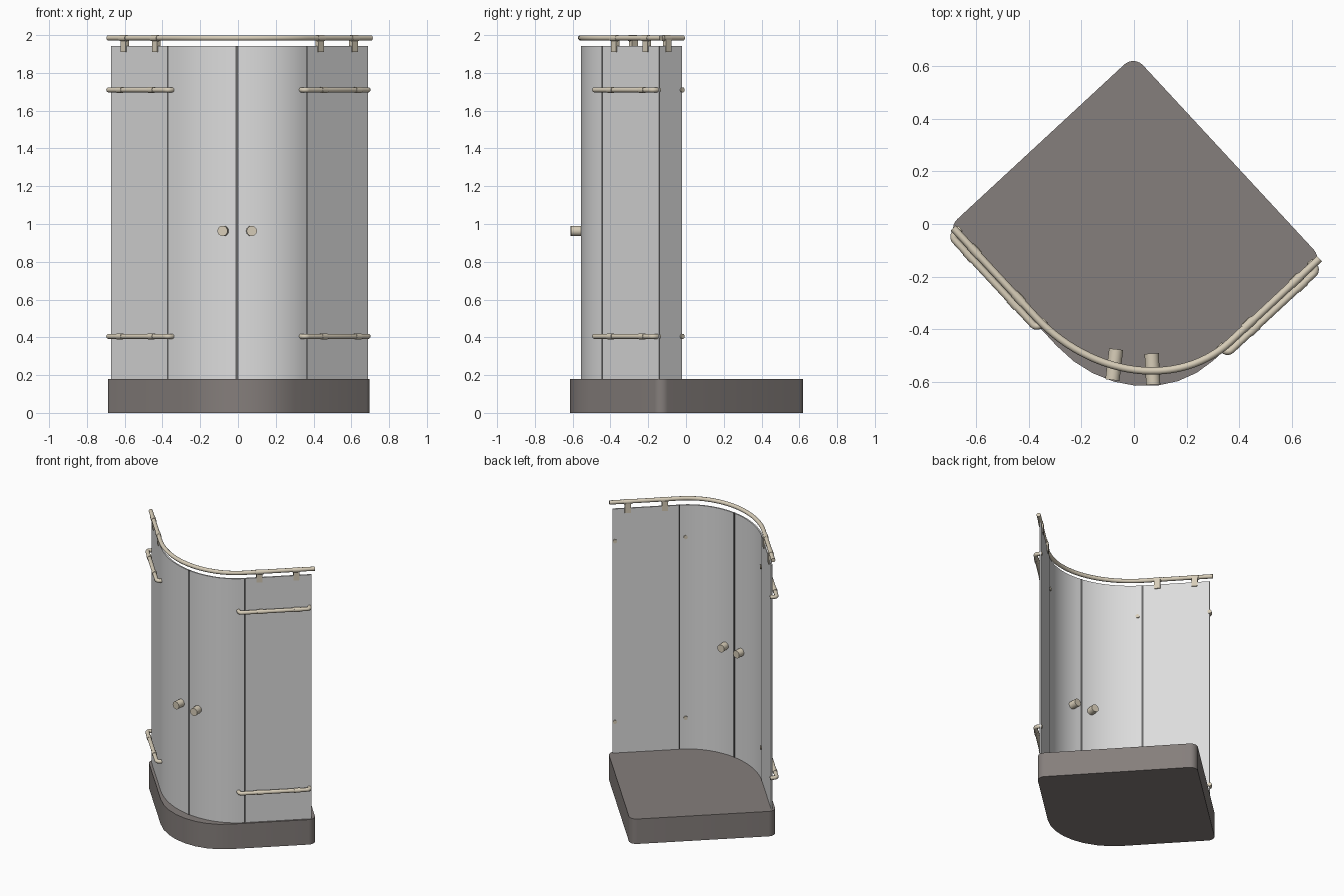
import bpy, bmesh, math
from mathutils import Vector, Matrix

if "Cube" in bpy.data.objects:
    bpy.data.objects.remove(bpy.data.objects["Cube"])


def material(name, rgb):
    m = bpy.data.materials.new(name)
    m.diffuse_color = (*rgb, 1)
    m.use_nodes = True
    m.node_tree.nodes["Principled BSDF"].inputs["Base Color"].default_value = m.diffuse_color
    return m


STONE = material("warm_grey_tray", (0.235, 0.21, 0.20))
GLASS = material("pale_grey_glass", (0.72, 0.72, 0.72))
SEAL = material("dark_grey_seal", (0.13, 0.13, 0.13))
METAL = material("cream_metal", (0.68, 0.61, 0.48))

# Plan directions: U runs along the back left wall, V along the back right wall
U = Vector((-0.7337, -0.6794))
V = Vector((0.6794, -0.7337))
LEFT_END = Vector((-0.668, -0.025))
RIGHT_END = Vector((0.685, -0.14))
PANEL = 0.44
RU, RV = 0.472, 0.565                       # radii of the curved doors
CENTRE = LEFT_END + V * PANEL - U * RU
GLASS_Z0, GLASS_Z1 = 0.178, 1.942


def finish(obj, mat):
    obj.data.materials.append(mat)
    bpy.ops.object.select_all(action='DESELECT')
    obj.select_set(True)
    bpy.context.view_layer.objects.active = obj
    bpy.ops.object.shade_smooth_by_angle(angle=math.radians(35))
    return obj


def mesh_object(name, bm, mat):
    bmesh.ops.recalc_face_normals(bm, faces=bm.faces)
    me = bpy.data.meshes.new(name)
    bm.to_mesh(me)
    bm.free()
    obj = bpy.data.objects.new(name, me)
    bpy.context.collection.objects.link(obj)
    return finish(obj, mat)


def prism(name, outline, z0, z1, mat):
    bm = bmesh.new()
    face = bm.faces.new([bm.verts.new((p.x, p.y, z0)) for p in outline])
    new = bmesh.ops.extrude_face_region(bm, geom=[face])["geom"]
    bmesh.ops.translate(bm, vec=(0, 0, z1 - z0),
                        verts=[g for g in new if isinstance(g, bmesh.types.BMVert)])
    return mesh_object(name, bm, mat)


def tube(name, pts, radius, mat):
    cu = bpy.data.curves.new(name, 'CURVE')
    cu.dimensions = '3D'
    cu.bevel_depth = radius
    cu.bevel_resolution = 4
    cu.use_fill_caps = True
    sp = cu.splines.new('POLY')
    sp.points.add(len(pts) - 1)
    for sp_pt, p in zip(sp.points, pts):
        sp_pt.co = (*p, 1)
    tmp = bpy.data.objects.new(name + "_curve", cu)
    bpy.context.collection.objects.link(tmp)
    bpy.context.view_layer.update()
    me = bpy.data.meshes.new_from_object(tmp.evaluated_get(bpy.context.evaluated_depsgraph_get()))
    bpy.data.objects.remove(tmp)
    me.materials.clear()
    obj = bpy.data.objects.new(name, me)
    bpy.context.collection.objects.link(obj)
    return finish(obj, mat)


def rod(name, centre, direction, length, radius, mat):
    bm = bmesh.new()
    rot = direction.to_track_quat('Z', 'Y').to_matrix().to_4x4()
    bmesh.ops.create_cone(bm, cap_ends=True, segments=24, radius1=radius, radius2=radius,
                          depth=length, matrix=Matrix.Translation(centre) @ rot)
    return mesh_object(name, bm, mat)


def corner(c, a, b, n):
    """Rounded corner at c, running from c + a to c + b."""
    return [c + a + b - b * math.cos(t) - a * math.sin(t)
            for t in (math.pi / 2 * i / n for i in range(n + 1))]


def arc(offset, t0, t1, n):
    """Points on the door curve, moved outwards by offset; t is in degrees."""
    out = []
    for i in range(n + 1):
        t = math.radians(t0 + (t1 - t0) * i / n)
        out.append(CENTRE + U * (RU + offset) * math.cos(t) + V * (RV + offset) * math.sin(t))
    return out


def lift(p, z):
    return Vector((p.x, p.y, z))


# Tray: rectangle with three small rounded corners and one large front curve
apex, r = Vector((0, 0.64)), 0.05
lc = apex + U * 0.965
rc = apex + V * 1.055
fc = lc + V * 1.055
tray = (corner(apex, V * r, U * r, 6) + corner(lc, -U * r, V * r, 6)
        + corner(fc, -V * 0.445, -U * 0.40, 8) + corner(rc, U * r, -V * r, 6))
prism("shower_tray", tray, 0, 0.18, STONE)

# Glass: two straight panels and two curved doors
H = 0.005


def sheet(name, t0, t1, mat, half=H, z1=GLASS_Z1, n=14):
    prism(name, arc(half, t0, t1, n) + arc(-half, t0, t1, n)[::-1], GLASS_Z0, z1, mat)


sheet("left_door", 0.8, 43.2, GLASS)
sheet("right_door", 44.8, 89.6, GLASS)
for name, end, along, out in (("left_panel", LEFT_END, V, U), ("right_panel", RIGHT_END, U, V)):
    a, b = end, end + along * (PANEL - 0.002)
    prism(name, [a + out * H, b + out * H, b - out * H, a - out * H], GLASS_Z0, GLASS_Z1, GLASS)

# Dark seals in the joints
sheet("left_seal", -0.3, 0.8, SEAL, 0.006, n=1)
sheet("centre_seal", 43.2, 44.8, SEAL, 0.006, n=1)
sheet("right_seal", 89.6, 90.2, SEAL, 0.006, n=1)

# Top rail following the glass
rail_z, off = 1.985, 0.007
rail = ([LEFT_END + U * off - V * 0.02] + arc(off, 0, 90, 28) + [RIGHT_END + V * off - U * 0.02])
tube("top_rail", [lift(p, rail_z) for p in rail], 0.014, METAL)

# Rail clamps and towel bars on both straight panels
for side, end, along, out, s0, s1 in (("left", LEFT_END, V, U, 0.0, 0.475),
                                      ("right", RIGHT_END, U, V, 0.015, 0.482)):
    direction = lift(along, 0)
    for i, s in enumerate((0.1, 0.345)):
        c = end + along * s
        rod(f"{side}_clamp_collar_{i + 1}", lift(c + out * off, rail_z - 0.001), direction,
            0.05, 0.0165, METAL)
        w, d = along * 0.02, out * 0.012
        prism(f"{side}_clamp_plate_{i + 1}", [c - w - d, c + w - d, c + w + d, c - w + d],
              1.91, 1.978, METAL)
    for level, z in (("lower", 0.405), ("upper", 1.71)):
        b0, b1 = end + along * s0 + out * 0.034, end + along * s1 + out * 0.034
        k = 0.02
        path = ([b0 - out * 0.046] + corner(b0, -out * k, along * k, 5)
                + corner(b1, -along * k, -out * k, 5) + [b1 - out * 0.046])
        tube(f"{side}_{level}_bar", [lift(p, z) for p in path], 0.0135, METAL)
        for i, s in enumerate((0.1, 0.345)):
            rod(f"{side}_{level}_bar_sleeve_{i + 1}", lift(end + along * s + out * 0.034, z),
                direction, 0.04, 0.016, METAL)

# Door knobs passing through the glass
for name, x, y, tilt in (("left_knob", -0.075, -0.534, -0.12), ("right_knob", 0.07, -0.551, 0.05)):
    rod(name, Vector((x, y, 0.963)), Vector((tilt, -1, 0)).normalized(), 0.118, 0.027, METAL)
